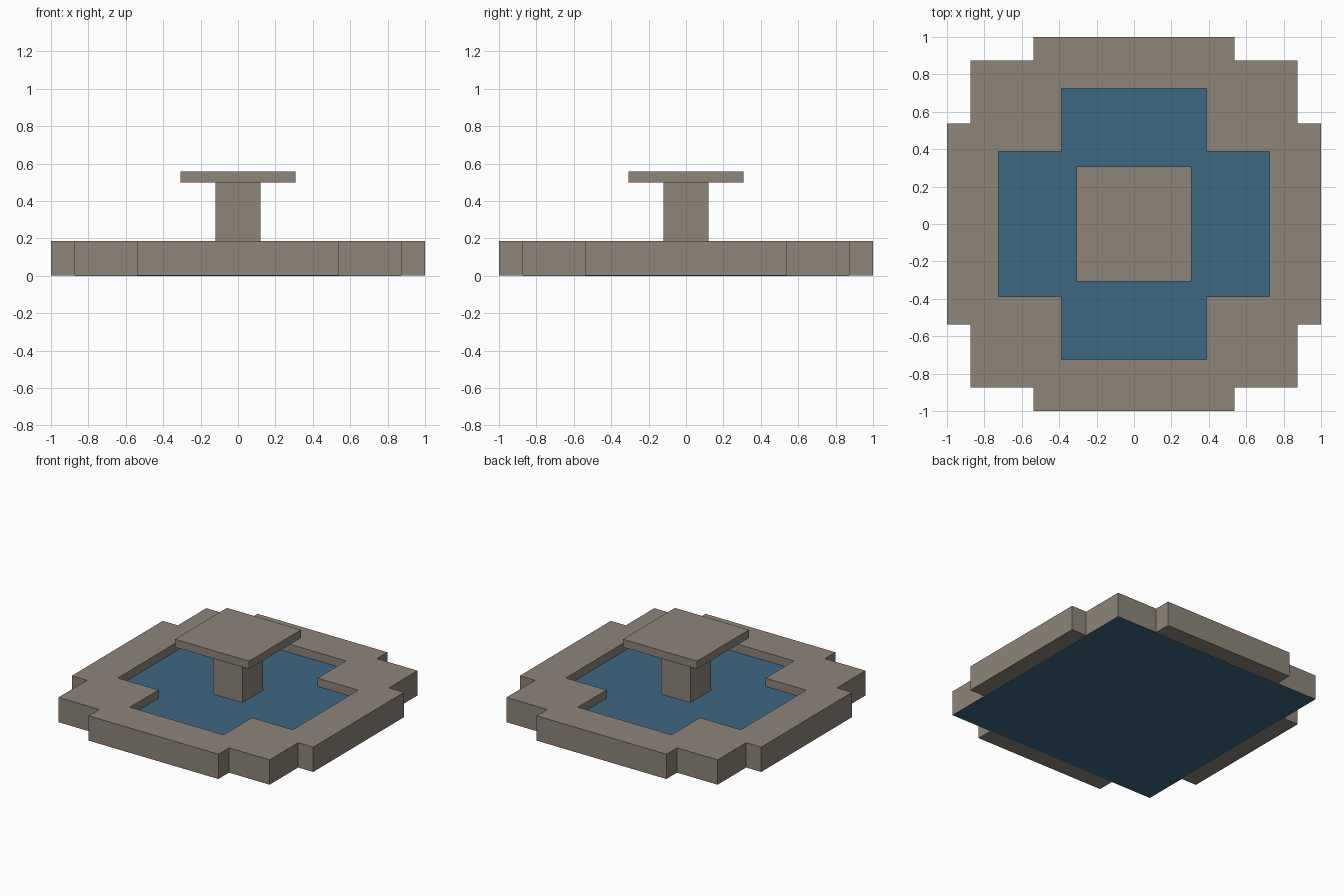
import bpy, bmesh

if "Cube" in bpy.data.objects:
    bpy.data.objects.remove(bpy.data.objects["Cube"])


def material(name, rgb):
    m = bpy.data.materials.new(name)
    m.diffuse_color = (*rgb, 1)
    m.use_nodes = True
    m.node_tree.nodes["Principled BSDF"].inputs["Base Color"].default_value = m.diffuse_color
    return m


stone = material("warm grey stone", (0.262, 0.235, 0.195))
blue = material("water blue", (0.048, 0.138, 0.223))


def add_object(name, bm, mat):
    bmesh.ops.recalc_face_normals(bm, faces=bm.faces)
    mesh = bpy.data.meshes.new(name)
    bm.to_mesh(mesh)
    bm.free()
    mesh.materials.append(mat)
    obj = bpy.data.objects.new(name, mesh)
    bpy.context.collection.objects.link(obj)
    return obj


def square_block(name, half, z0, z1, mat):
    bm = bmesh.new()
    bmesh.ops.create_cube(bm, size=1)
    for v in bm.verts:
        v.co = (v.co.x * 2 * half, v.co.y * 2 * half, z0 if v.co.z < 0 else z1)
    return add_object(name, bm, mat)


def four_fold(quadrant):
    # Rotate the outline of one quadrant around the centre
    pts, q = [], quadrant
    for _ in range(4):
        pts += q
        q = [(-y, x) for x, y in q]
    return pts


# Stepped stone rim with a cross-shaped opening
outer = four_fold([(1, .538), (.875, .538), (.875, .875), (.538, .875), (.538, 1)])
inner = four_fold([(.725, .388), (.388, .388), (.388, .725)])
Z0, Z1 = 0.001, 0.187
bm = bmesh.new()
edges = []
for loop in (outer, inner):
    vs = [bm.verts.new((x, y, Z0)) for x, y in loop]
    edges += [bm.edges.new((vs[i - 1], vs[i])) for i in range(len(vs))]
bmesh.ops.triangle_fill(bm, edges=edges, use_beauty=True, normal=(0, 0, 1))
ext = bmesh.ops.extrude_face_region(bm, geom=bm.faces[:], use_keep_orig=True)
for v in ext["geom"]:
    if isinstance(v, bmesh.types.BMVert):
        v.co.z = Z1
add_object("basin_rim", bm, stone)

# Water slab, reaching under the rim
square_block("water", 0.872, 0.0, 0.125, blue)

# Central pillar and top slab
square_block("pillar", 0.121, 0.06, 0.5, stone)
square_block("top_slab", 0.307, 0.498, 0.558, stone)
